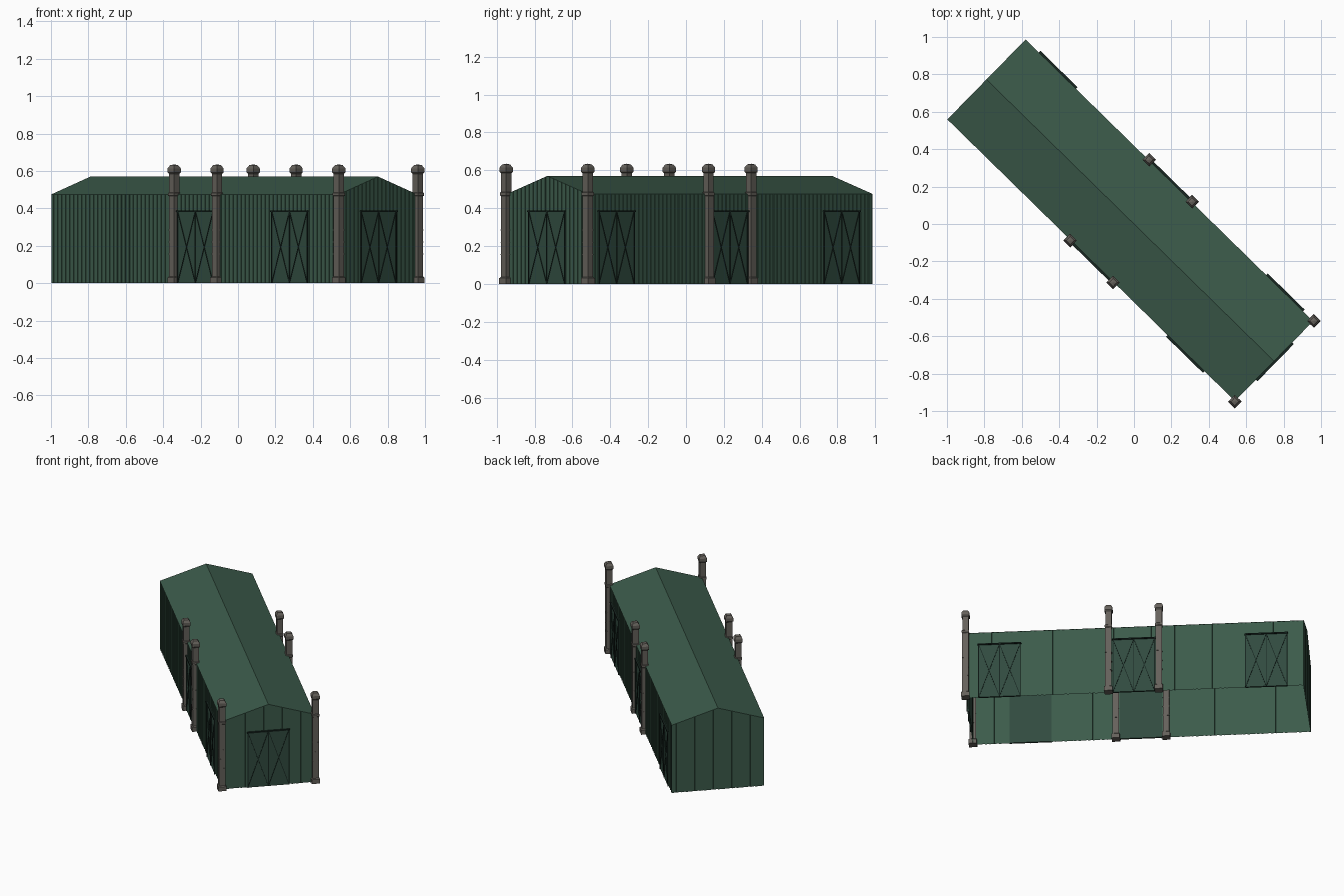
import bpy, bmesh, math
from mathutils import Matrix, Vector

if "Cube" in bpy.data.objects:
    bpy.data.objects.remove(bpy.data.objects["Cube"])

# Local frame: x along the shed, y across it, then turned on plan
PLACE = Matrix.Translation((-0.02, 0.02, 0)) @ Matrix.Rotation(math.radians(-44.4), 4, 'Z')
L, W, EAVE, RIDGE = 1.076, 0.299, 0.475, 0.57


def material(name, rgb):
    m = bpy.data.materials.new(name)
    m.diffuse_color = (*rgb, 1)
    m.use_nodes = True
    m.node_tree.nodes["Principled BSDF"].inputs["Base Color"].default_value = m.diffuse_color
    return m


GREEN = material("green_sheet", (0.045, 0.105, 0.07))
DOOR = material("door_green", (0.03, 0.07, 0.05))
DARK = material("dark_brace", (0.008, 0.018, 0.014))
STONE = material("stone", (0.13, 0.12, 0.105))


def finish(name, bm, mat, local=Matrix()):
    me = bpy.data.meshes.new(name)
    bm.to_mesh(me)
    bm.free()
    me.materials.append(mat)
    ob = bpy.data.objects.new(name, me)
    ob.matrix_world = PLACE @ local
    bpy.context.collection.objects.link(ob)
    return ob


def add_box(bm, centre, size, rot=Matrix()):
    m = Matrix.Translation(centre) @ rot @ Matrix.Diagonal((*size, 1))
    bmesh.ops.create_cube(bm, size=1, matrix=m)


def side_frame(x, y, angle):
    # Frame on a wall: x runs along it, -y points outward
    return Matrix.Translation((x, y, 0)) @ Matrix.Rotation(math.radians(angle), 4, 'Z')


FRONT, BACK = side_frame(0, -W, 0), side_frame(0, W, 180)
END_R, END_L = side_frame(L, 0, 90), side_frame(-L, 0, -90)


def wall(name, frame, half, ribs, gable):
    # Shallow ribbed sheet, square wave on plan
    bm = bmesh.new()
    pitch = 2 * half / ribs
    cols = []
    for i in range(ribs):
        a = -half + i * pitch
        for t, d in ((0, 0), (0.5, 0), (0.5, 0.004), (1, 0.004)):
            x = a + t * pitch
            top = EAVE + ((RIDGE - EAVE) * (1 - abs(x) / half) if gable else 0)
            cols.append((bm.verts.new((x, d, 0)), bm.verts.new((x, d, top))))
    for (a, b), (c, d) in zip(cols, cols[1:]):
        bm.faces.new((a, c, d, b))
    finish(name, bm, GREEN, frame)


wall("front_wall", FRONT, L, 72, False)
wall("back_wall", BACK, L, 72, False)
wall("right_gable", END_R, W, 20, True)
wall("left_gable", END_L, W, 20, True)

# Pitched roof
bm = bmesh.new()
rows = [[bm.verts.new((x, y, z)) for y, z in ((-W, EAVE), (0, RIDGE), (W, EAVE))] for x in (-L, L)]
for i in (0, 1):
    bm.faces.new((rows[0][i], rows[1][i], rows[1][i + 1], rows[0][i + 1]))
finish("roof", bm, GREEN)


def double_door(name, frame, x):
    w, h, t = 0.265, 0.385, 0.005
    local = frame @ Matrix.Translation((x, 0, 0))
    # Panel
    bm = bmesh.new()
    add_box(bm, (0, 0.002, h / 2), (w, 0.012, h))
    finish(name + "_panel", bm, DOOR, local)
    # Rail, stiles and cross braces
    bm = bmesh.new()
    add_box(bm, (0, -0.006, h), (w + 0.012, 0.012, 0.008))
    for sx in (-w / 2, 0, w / 2):
        add_box(bm, (sx, -0.005, h / 2), (t, 0.006, h))
    for cx in (-w / 4, w / 4):
        for s in (-1, 1):
            ang = s * math.atan2(w / 2, h)
            add_box(bm, (cx, -0.0045, h / 2), (0.004, 0.005, math.hypot(w / 2, h) - 0.004),
                    Matrix.Rotation(ang, 4, 'Y'))
    finish(name + "_braces", bm, DARK, local)


double_door("front_door_middle", FRONT, 0.006)
double_door("front_door_right", FRONT, 0.71)
double_door("back_door_middle", BACK, -0.006)
double_door("back_door_right", BACK, -0.862)
double_door("back_door_left", BACK, 0.838)
double_door("end_door", END_R, 0)

# Square pillars turned from one profile (half width, height)
PROFILE = [(.026, 0), (.026, .03), (.020, .036), (.020, .465), (.023, .468), (.023, .482),
           (.0195, .485), (.0195, .585), (.025, .592), (.025, .614), (.015, .631)]


def pillar(name, x, y):
    bm = bmesh.new()
    rings = [[bm.verts.new((sx * r, sy * r, z)) for sx, sy in ((-1, -1), (1, -1), (1, 1), (-1, 1))]
             for r, z in PROFILE]
    for lo, hi in zip(rings, rings[1:]):
        for i in range(4):
            j = (i + 1) % 4
            bm.faces.new((lo[i], lo[j], hi[j], hi[i]))
    bm.faces.new(rings[0][::-1])
    tip = bm.verts.new((0, 0, 0.635))
    for i in range(4):
        bm.faces.new((rings[-1][i], rings[-1][(i + 1) % 4], tip))
    # Thin straps on the shaft
    for z in (0.155, 0.22, 0.285):
        add_box(bm, (0, 0, z), (0.042, 0.042, 0.005))
    finish(name, bm, STONE, Matrix.Translation((x, y, 0)))


for side, y in (("front", -0.302), ("back", 0.302)):
    for label, x in (("left", -0.154), ("middle", 0.167), ("corner", 1.078)):
        pillar(f"{side}_pillar_{label}", x, y)
